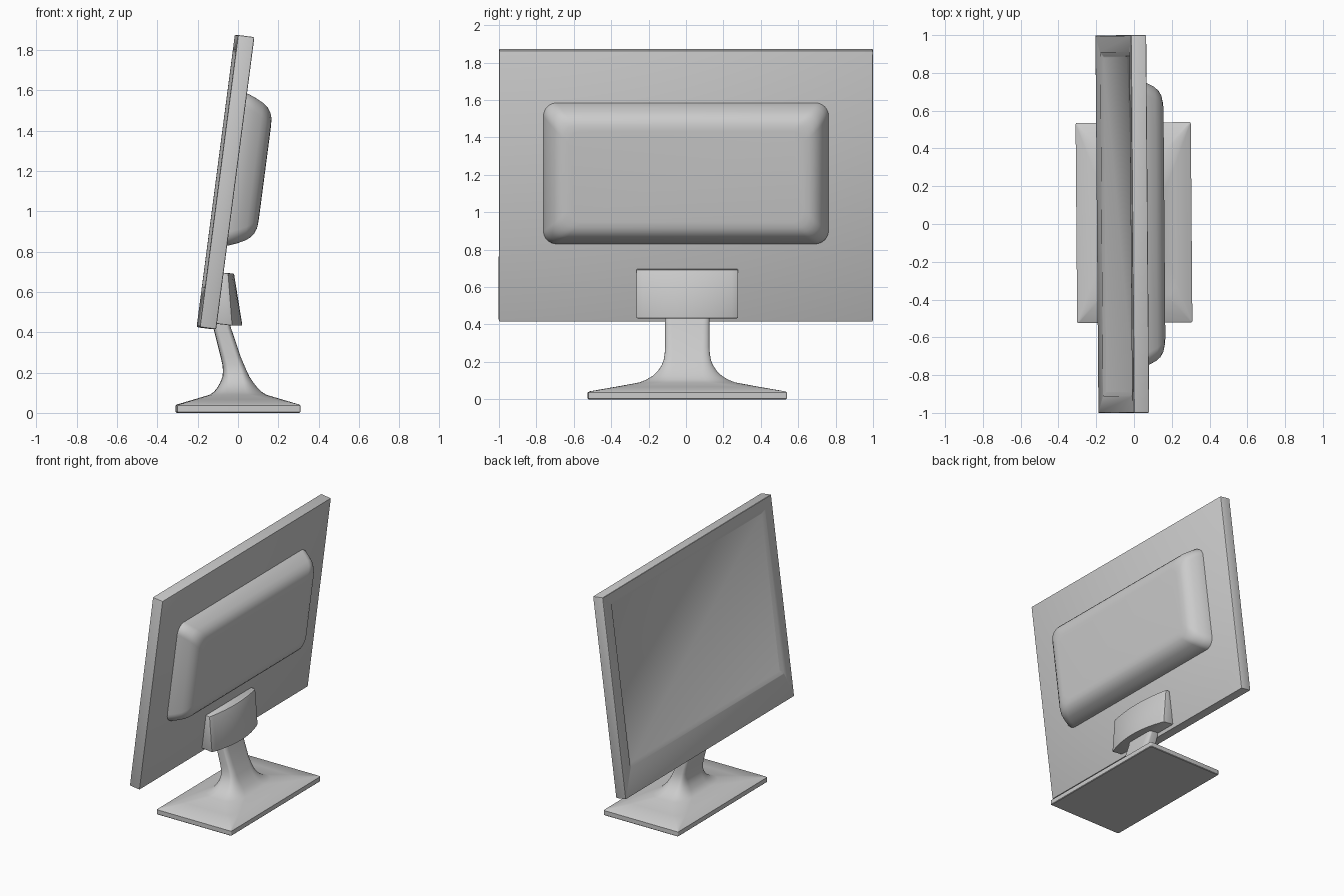
import bpy, bmesh, math
from mathutils import Matrix, Vector

if "Cube" in bpy.data.objects:
    bpy.data.objects.remove(bpy.data.objects["Cube"])

TURN = Matrix.Rotation(0.008, 4, 'Z')             # whole model is turned very slightly
TILT = TURN @ Matrix.Translation((-0.1975, 0, 0.425)) @ Matrix.Rotation(math.radians(7.45), 4, 'Y')


def loft(name, rings, matrix, angle=30, bevel=0.0):
    """Skin a list of equal-length point rings and cap both ends."""
    bm = bmesh.new()
    loops = [[bm.verts.new(matrix @ Vector(p)) for p in r] for r in rings]
    n = len(loops[0])
    for a, b in zip(loops, loops[1:]):
        for i in range(n):
            j = (i + 1) % n
            bm.faces.new((a[i], a[j], b[j], b[i]))
    bm.faces.new(loops[0][::-1])
    bm.faces.new(loops[-1])
    bmesh.ops.recalc_face_normals(bm, faces=bm.faces)
    me = bpy.data.meshes.new(name)
    bm.to_mesh(me)
    bm.free()
    ob = bpy.data.objects.new(name, me)
    bpy.context.collection.objects.link(ob)
    bpy.ops.object.select_all(action='DESELECT')
    ob.select_set(True)
    bpy.context.view_layer.objects.active = ob
    if bevel:
        m = ob.modifiers.new("soft_edges", 'BEVEL')
        m.width, m.segments = bevel, 2
        m.limit_method, m.angle_limit = 'ANGLE', math.radians(50)
        bpy.ops.object.modifier_apply(modifier=m.name)
    bpy.ops.object.shade_smooth_by_angle(angle=math.radians(angle))
    return ob


def rounded(hw, hh, rw, rh, seg=8):
    """Rounded rectangle outline (elliptical corners) as 2D points."""
    pts = []
    for q, (sx, sy) in enumerate([(1, 1), (-1, 1), (-1, -1), (1, -1)]):
        for k in range(seg + 1):
            t = (q + k / seg) * math.pi / 2
            pts.append((sx * (hw - rw) + rw * math.cos(t), sy * (hh - rh) + rh * math.sin(t)))
    return pts


# Screen panel: back, front, bezel opening, recessed display
def rect(n, hy, lo, hi):
    return [(n, -hy, lo), (n, hy, lo), (n, hy, hi), (n, -hy, hi)]

loft("screen_panel", [rect(0.082, 1, 0, 1.462), rect(0, 1, 0, 1.462),
                      rect(0, 0.91, 0.20, 1.39), rect(0.015, 0.89, 0.22, 1.37)],
     TILT, bevel=0.007)

# Rear housing: stacked rounded rectangles shrinking away from the panel
steps = [(-0.01, 0), (0.01, 0.002), (0.05, 0.018), (0.087, 0.036), (0.113, 0.056),
         (0.13, 0.08), (0.139, 0.105), (0.142, 0.135)]
loft("rear_housing",
     [[(0.082 + n, y, 0.80 + u) for y, u in rounded(0.763 - i, 0.381 - i, 0.07, 0.07)]
      for n, i in steps], TILT, angle=40)


# Stand bracket: wedge with a bowed back, thinner at the top
def bracket_ring(z, inner, side, mid, lift):
    ring = [(inner, -0.272, z + lift), (inner, 0.272, z + lift)]
    for k in range(17):
        t = 1 - k / 8
        ring.append((side + (mid - side) * (1 - t * t), 0.272 * t, z))
    return [(x, y + 0.007, zz) for x, y, zz in ring]

loft("stand_bracket", [bracket_ring(0.432, -0.125, -0.03, 0.022, 0.012),
                       bracket_ring(0.692, -0.09, -0.05, -0.02, 0.006)],
     TURN, bevel=0.006)

# Foot and neck: rectangular plate flowing up into a leaning rounded column
# (height, centre x, half depth, half width, corner roundness)
sections = [
    (0.0, 0.0, 0.301, 0.526, 0.02), (0.004, 0.0, 0.305, 0.53, 0.02),
    (0.036, 0.0, 0.305, 0.53, 0.02), (0.042, 0.0, 0.298, 0.522, 0.02),
    (0.066, 0.0, 0.218, 0.385, 0.25), (0.090, 0.0, 0.14, 0.255, 0.6),
    (0.105, -0.001, 0.117, 0.218, 0.65), (0.125, -0.003, 0.099, 0.185, 0.65),
    (0.15, -0.006, 0.082, 0.158, 0.6), (0.18, -0.010, 0.066, 0.138, 0.55),
    (0.21, -0.016, 0.058, 0.126, 0.5), (0.24, -0.024, 0.053, 0.121, 0.5),
    (0.28, -0.037, 0.049, 0.118, 0.5), (0.42, -0.078, 0.043, 0.118, 0.5),
    (0.47, -0.082, 0.036, 0.118, 0.5)]
loft("foot_and_neck",
     [[(cx + x, y + 0.007, z) for x, y in rounded(hx, hy, hx * r, min(hy * r, hx * 1.6 * r))]
      for z, cx, hx, hy, r in sections], TURN, angle=35)
